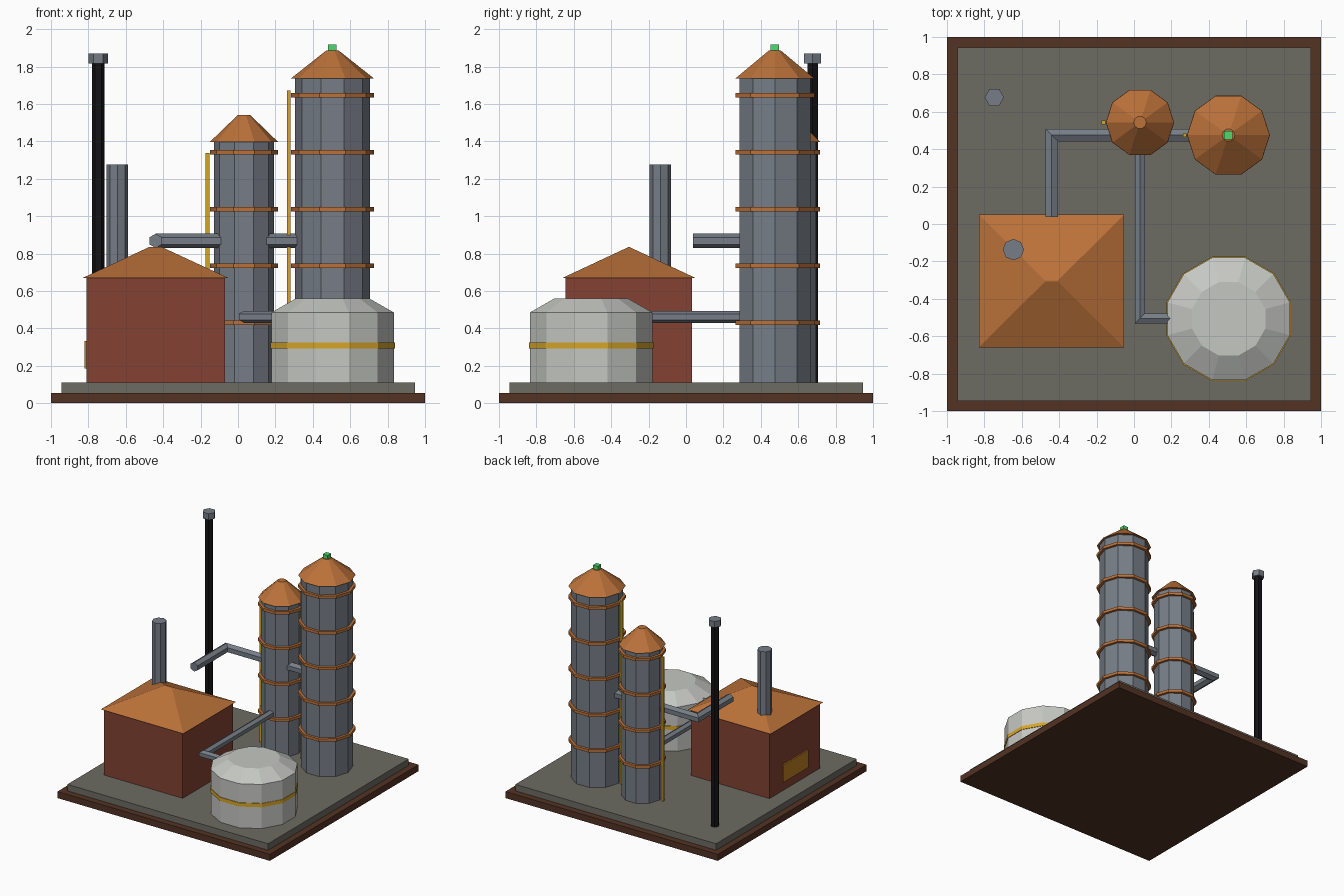
import bpy, bmesh
from math import sin, cos, pi, radians
from mathutils import Vector

if "Cube" in bpy.data.objects:
    bpy.data.objects.remove(bpy.data.objects["Cube"])


def material(name, rgb):
    m = bpy.data.materials.new(name)
    m.diffuse_color = [(c / 255) ** 2.2 for c in rgb] + [1]
    m.use_nodes = True
    m.node_tree.nodes["Principled BSDF"].inputs["Base Color"].default_value = m.diffuse_color
    return m


BROWN = material("dark_brown", (84, 54, 40))
SLAB = material("concrete", (108, 106, 98))
BRICK = material("brick", (130, 68, 54))
COPPER = material("copper", (186, 113, 60))
STEEL = material("steel", (118, 125, 134))
WHITE = material("tank_white", (196, 198, 193))
YELLOW = material("yellow", (214, 165, 45))
BLACK = material("black", (26, 26, 28))
GREEN = material("green_light", (80, 215, 110))
AMBER = material("amber", (190, 125, 40))


def finish(bm, name, mat):
    bmesh.ops.recalc_face_normals(bm, faces=bm.faces)
    mesh = bpy.data.meshes.new(name)
    bm.to_mesh(mesh)
    bm.free()
    mesh.materials.append(mat)
    ob = bpy.data.objects.new(name, mesh)
    bpy.context.collection.objects.link(ob)
    return ob


def loft(name, rings, mat):
    """Skin a list of equal-length point loops and cap both ends."""
    bm = bmesh.new()
    loops = [[bm.verts.new(p) for p in ring] for ring in rings]
    n = len(loops[0])
    for a, b in zip(loops, loops[1:]):
        for i in range(n):
            j = (i + 1) % n
            bm.faces.new((a[i], a[j], b[j], b[i]))
    bm.faces.new(loops[0])
    bm.faces.new(loops[-1])
    return finish(bm, name, mat)


def turned(name, x, y, profile, sides, mat, phase=0.0):
    """Upright faceted solid from (radius, z) pairs."""
    angles = [2 * pi * i / sides + radians(phase) for i in range(sides)]
    return loft(name, [[(x + r * cos(a), y + r * sin(a), z) for a in angles]
                       for r, z in profile], mat)


def rect(x0, x1, y0, y1, z):
    return [(x0, y0, z), (x1, y0, z), (x1, y1, z), (x0, y1, z)]


def box(name, x0, x1, y0, y1, z0, z1, mat):
    return loft(name, [rect(x0, x1, y0, y1, z0), rect(x0, x1, y0, y1, z1)], mat)


def pipe(name, path, z, r, mat):
    """Hexagonal pipe along a level path, mitred at its corners."""
    pts = [Vector((x, y, z)) for x, y in path]
    up = Vector((0, 0, 1))
    dirs = [(b - a).normalized() for a, b in zip(pts, pts[1:])]
    rings = []
    for i, p in enumerate(pts):
        n0 = up.cross(dirs[max(i - 1, 0)])
        n1 = up.cross(dirs[min(i, len(dirs) - 1)])
        side = (n0 + n1) / (1 + n0.dot(n1))
        rings.append([p + side * (r * sin(k * pi / 3)) + up * (r * cos(k * pi / 3))
                      for k in range(6)])
    return loft(name, rings, mat)


# Base
box("base_plinth", -1, 1, -1, 1, 0, 0.055, BROWN)
box("base_slab", -0.945, 0.945, -0.945, 0.945, 0.055, 0.11, SLAB)

# Building with hipped roof, side hatch and chimney
box("building_walls", -0.81, -0.07, -0.643, 0.033, 0.11, 0.67, BRICK)
loft("building_roof", [rect(-0.83, -0.053, -0.66, 0.05, 0.67),
                       rect(-0.475, -0.408, -0.307, -0.303, 0.835)], COPPER)
box("side_hatch", -0.822, -0.80, -0.47, -0.14, 0.185, 0.333, AMBER)
turned("chimney", -0.645, -0.137, [(0.057, 0.6), (0.057, 1.275)], 8, STEEL)

# Thin black flue
turned("flue", -0.747, 0.677, [(0.033, 0.11), (0.033, 1.82)], 6, BLACK)
turned("flue_cap", -0.747, 0.677, [(0.052, 1.817), (0.052, 1.87)], 6, STEEL)


# Towers with bands, conical cap and ladder strip
def tower(name, x, y, r, top, peak, bands, ladder_top):
    turned(name + "_body", x, y, [(r, 0.11), (r, top)], 10, STEEL)
    turned(name + "_cap", x, y, [(r + 0.021, top - 0.003), (0.034, peak)], 10, COPPER)
    for i in range(bands):
        z = 0.43 + 0.304 * i
        turned(f"{name}_band_{i + 1}", x, y,
               [(r + 0.022, z - 0.012), (r + 0.022, z + 0.012)], 10, COPPER)
    lx = x - r - 0.034
    box(name + "_ladder", lx - 0.01, lx + 0.01, y - 0.01, y + 0.01, 0.115,
        ladder_top, YELLOW)


tower("tall_tower", 0.505, 0.475, 0.2, 1.74, 1.885, 5, 1.672)
tower("short_tower", 0.032, 0.543, 0.161, 1.4, 1.54, 4, 1.338)
box("beacon", 0.482, 0.527, 0.452, 0.498, 1.88, 1.918, GREEN)

# Storage tank
turned("tank", 0.506, -0.507, [(0.339, 0.11), (0.339, 0.485), (0.203, 0.56)], 12, WHITE, 15)
turned("tank_stripe", 0.506, -0.507, [(0.344, 0.293), (0.344, 0.325)], 12, YELLOW, 15)

# Pipes
pipe("upper_pipe", [(0.40, 0.475), (-0.44, 0.475), (-0.44, 0.038)], 0.868, 0.038, STEEL)
pipe("lower_pipe", [(0.032, 0.45), (0.032, -0.505), (0.25, -0.505)], 0.462, 0.032, STEEL)
